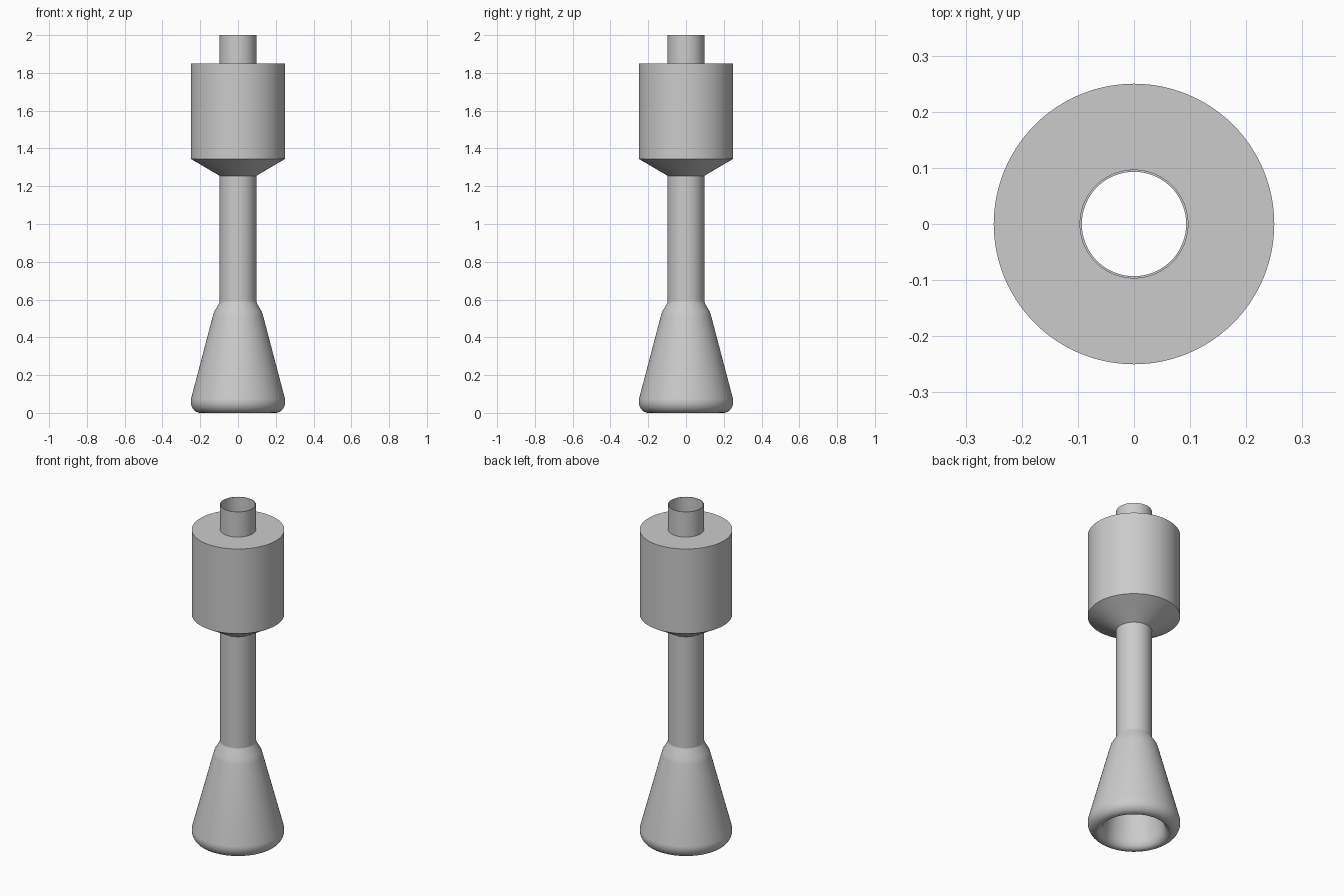
import bpy, bmesh, math

cube = bpy.data.objects.get("Cube")
if cube:
    bpy.data.objects.remove(cube, do_unlink=True)

SEGMENTS = 96
grey = bpy.data.materials.new("light grey")
grey.use_nodes = True
grey.diffuse_color = (0.6, 0.6, 0.6, 1)
grey.node_tree.nodes["Principled BSDF"].inputs["Base Color"].default_value = grey.diffuse_color


def arc(r, z, rx, rz, start, end, steps=8):
    """Points of an elliptical arc in the (radius, height) plane."""
    angles = [math.radians(start + (end - start) * i / steps) for i in range(steps + 1)]
    return [(r + rx * math.cos(a), z + rz * math.sin(a)) for a in angles]


def lathe(name, profile):
    """Turn a closed (radius, height) profile around the z axis."""
    bm = bmesh.new()
    rings = []
    for i in range(SEGMENTS):
        a = math.tau * i / SEGMENTS
        rings.append([bm.verts.new((r * math.cos(a), r * math.sin(a), z)) for r, z in profile])
    n = len(profile)
    for i in range(SEGMENTS):
        here, there = rings[i], rings[(i + 1) % SEGMENTS]
        for j in range(n):
            k = (j + 1) % n
            bm.faces.new((here[j], there[j], there[k], here[k]))
    bmesh.ops.recalc_face_normals(bm, faces=bm.faces)
    mesh = bpy.data.meshes.new(name)
    bm.to_mesh(mesh)
    bm.free()
    mesh.materials.append(grey)
    obj = bpy.data.objects.new(name, mesh)
    bpy.context.collection.objects.link(obj)
    bpy.ops.object.select_all(action="DESELECT")
    obj.select_set(True)
    bpy.context.view_layer.objects.active = obj
    bpy.ops.object.shade_smooth_by_angle(angle=math.radians(32))
    return obj


BORE, TUBE, WIDE = 0.093, 0.097, 0.25

# Thin open tube running through the whole height
lathe("tube", [(BORE, 0.53), (TUBE, 0.53), (TUBE, 2.0), (BORE, 2.0)])

# Wide drum with a tapered underside
lathe("drum", [(TUBE, 1.255), (WIDE, 1.345), (WIDE, 1.85), (TUBE, 1.85)])

# Flared hollow bell with a rolled lower rim
rim = arc(0.2, 0.065, 0.05, 0.06, 15, -90) + arc(0.2, 0.06, 0.035, 0.055, -90, -180)
bell = [(TUBE, 0.59), (0.103, 0.575), (0.127, 0.535), (0.134, 0.51)]
lathe("bell", bell + rim + [(0.127, 0.3), (BORE, 0.53), (BORE, 0.59)])

# Rest the lowest point on the ground
for obj in bpy.context.collection.objects:
    if obj.name == "bell":
        for v in obj.data.vertices:
            v.co.z = max(0.0, v.co.z - 0.005 if v.co.z < 0.1 else v.co.z)
